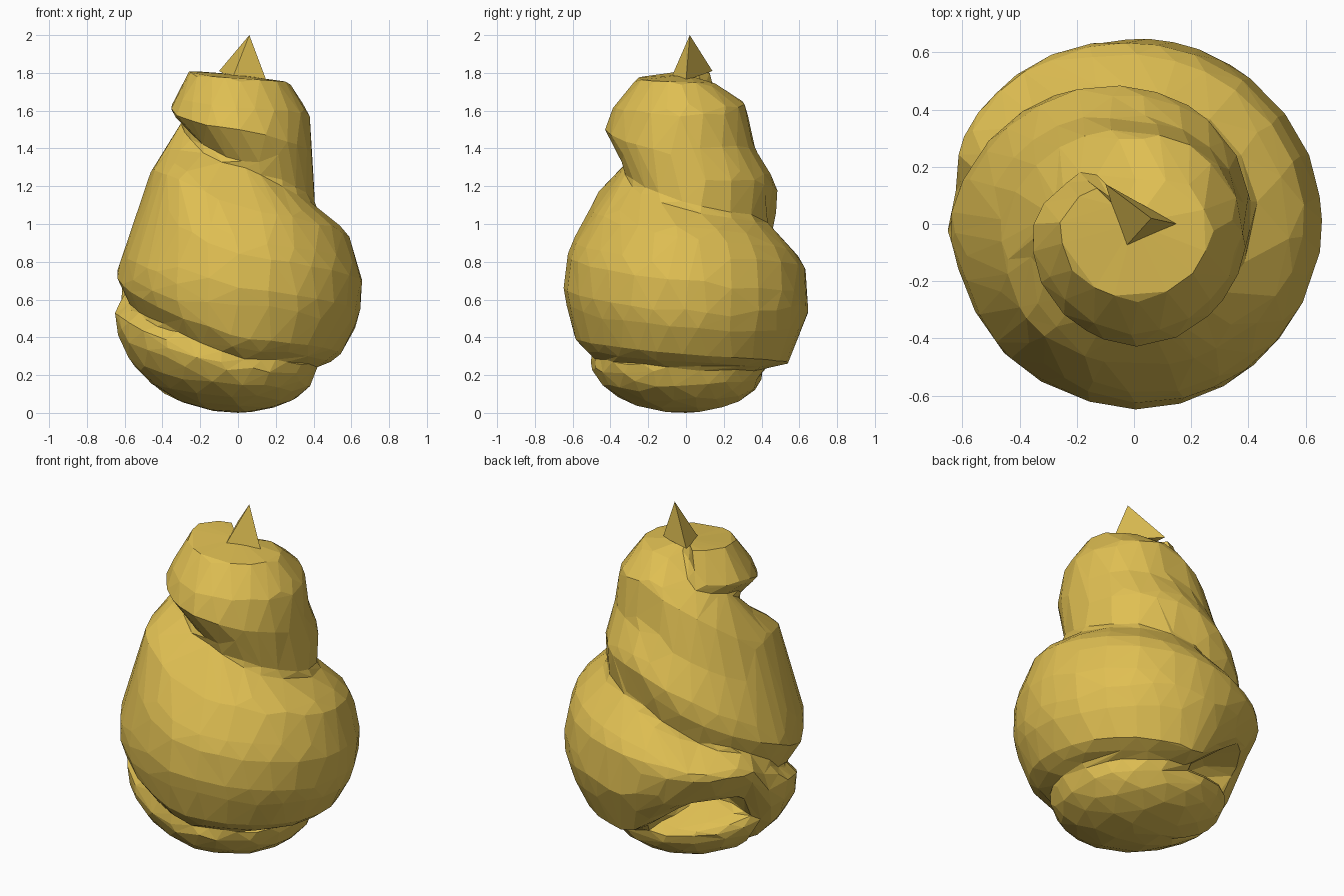
import bpy, bmesh, math
from mathutils import Vector

if "Cube" in bpy.data.objects:
    bpy.data.objects.remove(bpy.data.objects["Cube"])

gold = bpy.data.materials.new("golden yellow")
gold.diffuse_color = (0.74, 0.52, 0.085, 1)
gold.use_nodes = True
gold.node_tree.nodes["Principled BSDF"].inputs["Base Color"].default_value = gold.diffuse_color
N = 14


def resample(pts):
    """N evenly spaced points along a profile."""
    pts = [Vector(p) for p in pts]
    lens = [(b - a).length for a, b in zip(pts, pts[1:])]
    out = []
    for i in range(N):
        d = sum(lens) * i / (N - 1)
        k = 0
        while k < len(lens) - 1 and d > lens[k]:
            d -= lens[k]
            k += 1
        out.append(pts[k].lerp(pts[k + 1], min(1, d / lens[k])))
    return out


def bowl(r, z):
    """Rounded foot profile rising to a rim at radius r, height z."""
    arc = [(r * math.sin(t), z * (1 - math.cos(t)))
           for t in (math.radians(15 * k) for k in range(1, 7))]
    return arc + [(r - .06, z + .03)]


# Cross-sections (radius, height), one per quarter turn, descending anticlockwise from -x
upper = [
    [(.25, 1.54), (.36, 1.61), (.26, 1.81)],
    [(.32, 1.33), (.43, 1.5), (.39, 1.61), (.26, 1.77)],
    [(.41, 1.08), (.38, 1.58), (.27, 1.75)],
    [(.44, 1.0), (.48, 1.22), (.36, 1.4), (.31, 1.65), (.14, 1.74)],
]
main = [
    [(.58, .6), (.65, .73), (.53, 1.08), (.46, 1.28), (.31, 1.53)],
    [(.46, .29), (.58, .35), (.65, .65), (.62, .88), (.48, 1.1), (.33, 1.3)],
    [(.4, .25), (.52, .27), (.64, .48), (.66, .7), (.59, .95), (.41, 1.08)],
    [(.4, .23), (.54, .25), (.65, .53), (.63, .79), (.44, 1.0)],
]
feet = [bowl(.66, .54), bowl(.5, .27), bowl(.41, .23), bowl(.4, .21)]
rows = [(2 + i, resample(p)) for i, p in enumerate(upper + main + feet)]
# coil starts as a shrunken end
rows.insert(0, (1.5, [Vector((p.x * .7, p.y)) for p in rows[0][1]]))
# shoulder at the front left
rows.append((6.5, resample([(.5, .42), (.64, .6), (.64, .75), (.5, 1.28), (.28, 1.4)])))
# lowest turn lifts off the foot, leaving an open ledge at the back left
lifted = resample([(.38, .46), (.58, .5), (.68, .68), (.5, .82)])
rows += [(9.45, lifted), (9.75, lifted), (13.9, resample(bowl(.54, .31)))]
rows.sort(key=lambda r: r[0])


def section(q):
    """Interpolated profile at q quarter turns, closed on the axis."""
    for (a, pa), (b, pb) in zip(rows, rows[1:]):
        if a <= q <= b:
            p = [u.lerp(v, (q - a) / (b - a)) for u, v in zip(pa, pb)]
            break
    lo = max(0, p[0].y - .14) if p[0].y > .1 else 0
    hi = min(1.79, p[-1].y + .14)
    return [Vector((0, lo))] + p + [Vector((0, hi))]


def make(name, bm):
    bmesh.ops.recalc_face_normals(bm, faces=bm.faces)
    me = bpy.data.meshes.new(name)
    bm.to_mesh(me)
    bm.free()
    me.materials.append(gold)
    ob = bpy.data.objects.new(name, me)
    bpy.context.collection.objects.link(ob)
    return ob


# Coiled body: solid turns swept round the axis, then fused
steps = 150
q0, q1 = rows[0][0], rows[-1][0]
bm = bmesh.new()
rings = []
for i in range(steps + 1):
    q = q0 + (q1 - q0) * i / steps
    a = q * math.pi / 2
    rings.append([bm.verts.new((p.x * math.cos(a), p.x * math.sin(a), p.y))
                  for p in section(q)])
for r0, r1 in zip(rings, rings[1:]):
    for j in range(N + 2):
        k = (j + 1) % (N + 2)
        bm.faces.new((r0[j], r0[k], r1[k], r1[j]))
bm.faces.new(rings[0][::-1])
bm.faces.new(rings[-1])
body = make("coiled_body", bm)
fuse = body.modifiers.new("fuse", 'REMESH')
fuse.mode = 'VOXEL'
fuse.voxel_size = 0.025
facet = body.modifiers.new("facet", 'DECIMATE')
facet.ratio = 0.028

# Pointed tip on top
bm = bmesh.new()
apex = bm.verts.new((.06, .02, 2))
base = [bm.verts.new(p) for p in ((-.1, .14, 1.81), (-.03, -.08, 1.77), (.15, 0, 1.76))]
bm.faces.new(base)
for i in range(3):
    bm.faces.new((base[i], base[(i + 1) % 3], apex))
make("pointed_tip", bm)
